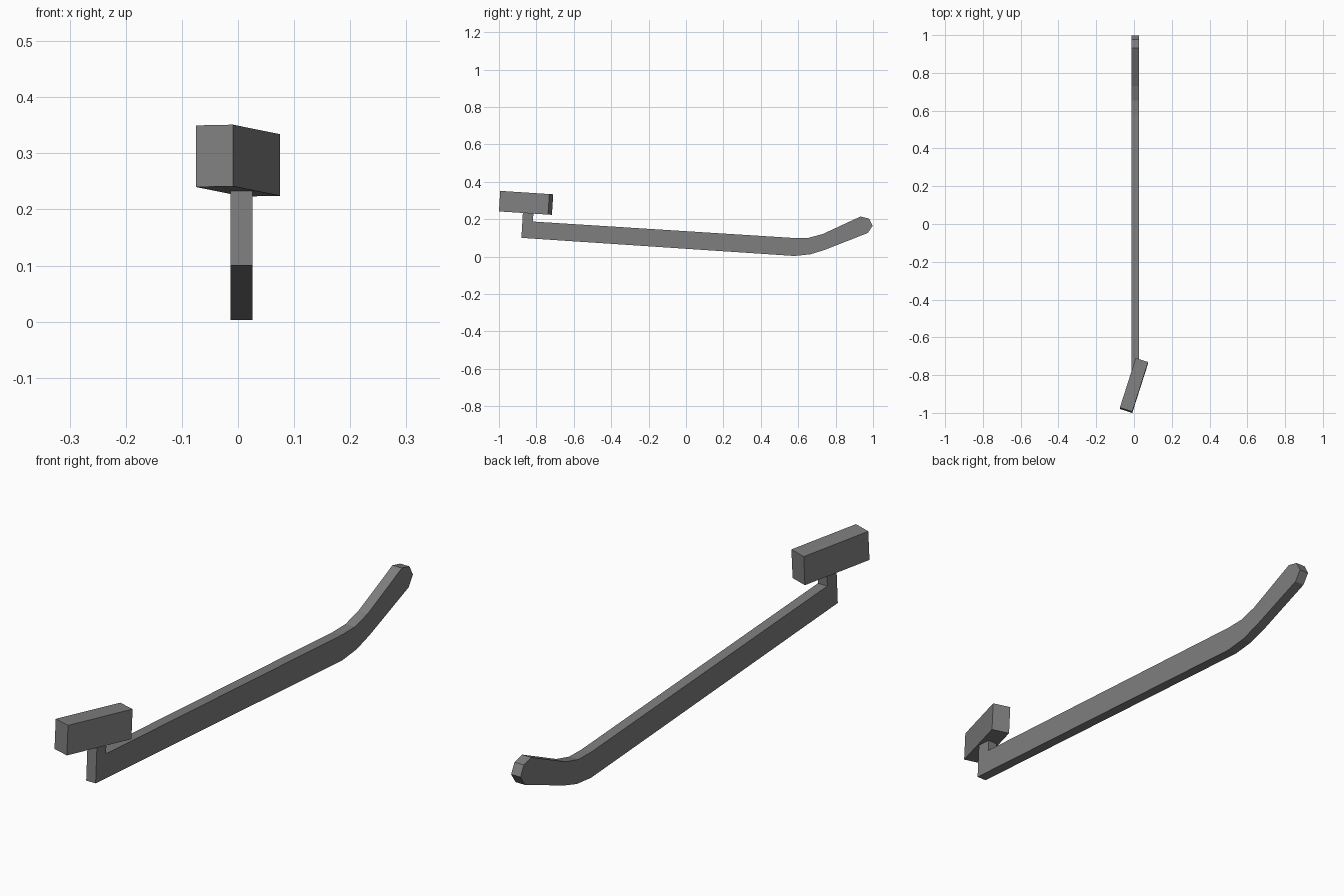
import bpy, bmesh
from math import radians
from mathutils import Matrix, Vector

cube = bpy.data.objects.get("Cube")
if cube:
    bpy.data.objects.remove(cube, do_unlink=True)

grey = bpy.data.materials.new("medium grey")
grey.use_nodes = True
colour = (0.21, 0.21, 0.21, 1)
grey.diffuse_color = colour
grey.node_tree.nodes["Principled BSDF"].inputs["Base Color"].default_value = colour


def finish(name, bm):
    bmesh.ops.recalc_face_normals(bm, faces=bm.faces)
    mesh = bpy.data.meshes.new(name)
    bm.to_mesh(mesh)
    bm.free()
    mesh.materials.append(grey)
    obj = bpy.data.objects.new(name, mesh)
    bpy.context.collection.objects.link(obj)
    return obj


# Arm with upright mount and bent, rounded tip: side profile (y, z) extruded across x
profile = [
    (-0.88, 0.10), (0.58, 0.006), (0.665, 0.012), (0.74, 0.035),
    (0.972, 0.126), (0.998, 0.165), (0.978, 0.203), (0.933, 0.214),
    (0.73, 0.12), (0.655, 0.10), (0.58, 0.099),
    (-0.818, 0.187), (-0.816, 0.234), (-0.872, 0.238),
]
x_min, x_max = -0.013, 0.026
bm = bmesh.new()
side = bm.faces.new([bm.verts.new((x_min, y, z)) for y, z in profile])
extruded = bmesh.ops.extrude_face_region(bm, geom=[side], use_keep_orig=True)
moved = [v for v in extruded["geom"] if isinstance(v, bmesh.types.BMVert)]
bmesh.ops.translate(bm, verts=moved, vec=Vector((x_max - x_min, 0, 0)))
# Drop the lowest point to the ground
lowest = min(v.co.z for v in bm.verts)
for v in bm.verts:
    if v.co.z == lowest:
        v.co.z = 0.003
finish("arm", bm)

# Head block, turned on the mount and pitched with the arm
bm = bmesh.new()
bmesh.ops.create_cube(bm, size=1)
bm.transform(
    Matrix.Translation((0, -0.855, 0.287))
    @ Matrix.Rotation(radians(-3.7), 4, "X")
    @ Matrix.Rotation(radians(-17.7), 4, "Z")
    @ Matrix.Diagonal((0.069, 0.276, 0.11, 1))
)
finish("head_block", bm)
